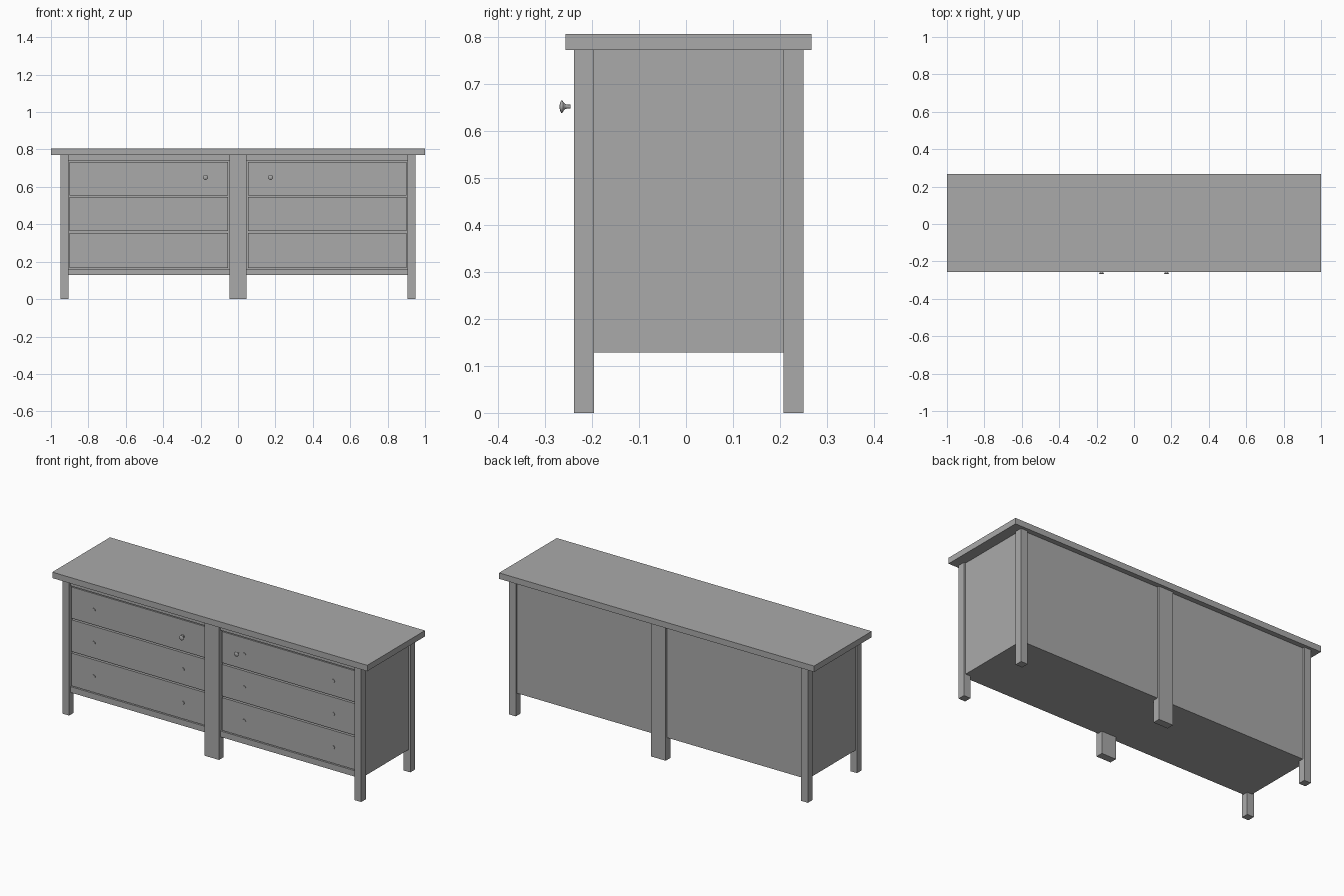
import bpy, bmesh, math
from mathutils import Matrix

if "Cube" in bpy.data.objects:
    bpy.data.objects.remove(bpy.data.objects["Cube"])

grey = bpy.data.materials.new("plain grey")
grey.diffuse_color = (0.4, 0.4, 0.4, 1)
grey.use_nodes = True
grey.node_tree.nodes["Principled BSDF"].inputs["Base Color"].default_value = grey.diffuse_color


def finish(name, bm):
    bmesh.ops.recalc_face_normals(bm, faces=bm.faces[:])
    me = bpy.data.meshes.new(name)
    bm.to_mesh(me)
    bm.free()
    me.materials.append(grey)
    ob = bpy.data.objects.new(name, me)
    bpy.context.collection.objects.link(ob)
    return ob


def box(name, x0, x1, y0, y1, z0, z1):
    bm = bmesh.new()
    mat = Matrix.Translation(((x0 + x1) / 2, (y0 + y1) / 2, (z0 + z1) / 2))
    mat = mat @ Matrix.Diagonal((x1 - x0, y1 - y0, z1 - z0, 1))
    bmesh.ops.create_cube(bm, size=1, matrix=mat)
    return finish(name, bm)


def turned(name, x, z, profile, sides=20):
    """Solid turned about a front-to-back axis; profile is (y, radius)."""
    bm = bmesh.new()
    rings = []
    for y, r in profile:
        rings.append([bm.verts.new((x + r * math.cos(2 * math.pi * i / sides), y,
                                    z + r * math.sin(2 * math.pi * i / sides)))
                      for i in range(sides)])
    for a, b in zip(rings, rings[1:]):
        for i in range(sides):
            j = (i + 1) % sides
            f = bm.faces.new((a[i], a[j], b[j], b[i]))
            f.smooth = len(profile) > 2
    bm.faces.new(rings[0])
    bm.faces.new(rings[-1])
    return finish(name, bm)


TOP, LOW = 0.771, 0.128
FRONT, BACK = -0.226, 0.238
DRAWERS = ((0.166, 0.354), (0.363, 0.545), (0.554, 0.733))
PULLS = (0.258, 0.450, 0.639)

# Worktop and carcass
box("top", -1, 1, -0.256, 0.267, TOP, 0.805)
box("carcass", -0.938, 0.938, -0.205, BACK, LOW, TOP)

# Legs: front and back rows, wide one in the middle
for row, y0, y1 in (("front", -0.238, -0.196), ("back", 0.207, 0.25)):
    box(row + "_middle_leg", -0.046, 0.046, y0, y1, 0, TOP)
    for s in (-1, 1):
        xs = sorted((s * 0.906, s * 0.949))
        box(row + "_leg", xs[0], xs[1], y0, y1, 0, TOP)

for s in (-1, 1):
    # Front rails above and below the drawers
    xs = sorted((s * 0.046, s * 0.906))
    box("upper_rail", *xs, FRONT, -0.2, 0.740, TOP)
    box("lower_rail", *xs, FRONT, -0.2, LOW, 0.162)
    # Drawer fronts with small screw plugs
    xs = sorted((s * 0.053, s * 0.902))
    for (z0, z1), zp in zip(DRAWERS, PULLS):
        box("drawer_front", *xs, -0.222, -0.2, z0, z1)
        for x in (0.195, 0.76):
            turned("drawer_plug", s * x, zp, ((-0.225, 0.01), (-0.215, 0.01)), 16)
    # Turned knob standing in front of the top drawer
    knob = turned("knob", s * 0.174, 0.651, (
        (-0.2685, 0.004), (-0.267, 0.010), (-0.265, 0.0135), (-0.263, 0.0135),
        (-0.261, 0.010), (-0.257, 0.0055), (-0.252, 0.004), (-0.246, 0.004)), 24)
